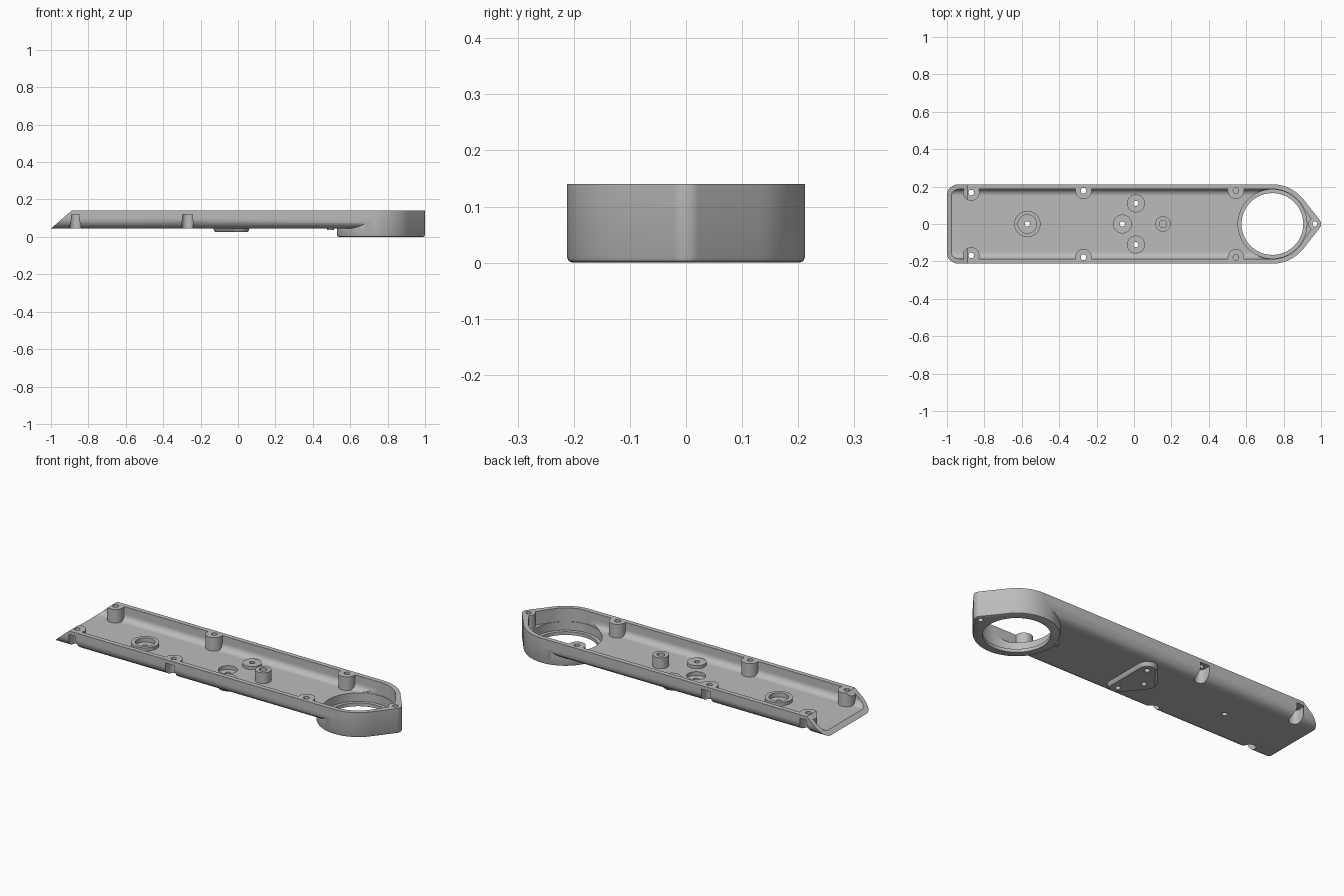
import bpy, bmesh, math

cube = bpy.data.objects.get("Cube")
if cube:
    bpy.data.objects.remove(cube, do_unlink=True)

grey = bpy.data.materials.new("light_grey")
grey.use_nodes = True
grey.diffuse_color = (0.5, 0.5, 0.5, 1)
grey.node_tree.nodes["Principled BSDF"].inputs["Base Color"].default_value = (0.5, 0.5, 0.5, 1)

HALF, TOP, HEAD_X = 0.212, 0.14, 0.74
TIP_X = 0.965


def hull(name, points):
    """Convex solid around a set of points."""
    bm = bmesh.new()
    for p in points:
        bm.verts.new(p)
    res = bmesh.ops.convex_hull(bm, input=bm.verts)
    loose = {e for e in res["geom_interior"] + res["geom_unused"] if isinstance(e, bmesh.types.BMVert)}
    bmesh.ops.delete(bm, geom=list(loose), context="VERTS")
    bmesh.ops.dissolve_limit(bm, angle_limit=0.002, verts=bm.verts, edges=bm.edges)
    bmesh.ops.recalc_face_normals(bm, faces=bm.faces)
    mesh = bpy.data.meshes.new(name)
    bm.to_mesh(mesh)
    bm.free()
    obj = bpy.data.objects.new(name, mesh)
    bpy.context.collection.objects.link(obj)
    mesh.materials.append(grey)
    return obj


def disc(x, y, z, r, n=64):
    return [(x + r * math.cos(2 * math.pi * i / n), y + r * math.sin(2 * math.pi * i / n), z)
            for i in range(n)]


def cylinder(name, x, y, r, z0, z1, n=48):
    return hull(name, disc(x, y, z0, r, n) + disc(x, y, z1, r, n))


def trough(name, x0, x1, half, z0, z1, r):
    """Long bar with rounded lower edges."""
    pts = []
    for x in (x0, x1):
        for s in (-1, 1):
            pts.append((x, s * half, z1))
            for i in range(13):
                a = math.pi / 2 * i / 12
                pts.append((x, s * (half - r + r * math.sin(a)), z0 + r - r * math.cos(a)))
    return hull(name, pts)


def combine(target, tool, operation):
    mod = target.modifiers.new("cut", "BOOLEAN")
    mod.operation, mod.object, mod.solver = operation, tool, "EXACT"
    deps = bpy.context.evaluated_depsgraph_get()
    mesh = bpy.data.meshes.new_from_object(target.evaluated_get(deps))
    target.modifiers.clear()
    target.data = mesh
    bpy.data.objects.remove(tool, do_unlink=True)


# Outer casing: long body, pointed round head, triangular plate and stop pin
casing = trough("arm_casing", -1.0, HEAD_X, HALF, 0.045, TOP, 0.055)
head = []
for z, inset in ((0, 0.01), (0.003, 0.003), (0.01, 0), (TOP, 0)):
    head += disc(HEAD_X, 0, z, HALF - inset, 96) + disc(TIP_X, 0, z, 0.035 - inset)
combine(casing, hull("head", head), "UNION")

plate_corners = [(0.01, 0.11), (0.01, -0.11), (-0.08, 0)]
plate = []
for x, y in plate_corners:
    plate += disc(x, y, 0.025, 0.04) + disc(x, y, 0.032, 0.047) + disc(x, y, 0.055, 0.055)
combine(casing, hull("plate", plate), "UNION")
combine(casing, cylinder("pin", 0.495, 0, 0.018, 0.036, 0.055), "UNION")

# Hollow: tray, pointed head pocket and deep round seat
hollow = trough("hollow", -1.2, HEAD_X + 0.01, 0.186, 0.065, 0.3, 0.035)
pocket = []
for z in (0.0655, 0.29):
    pocket += disc(HEAD_X, 0, z, 0.187, 96) + disc(0.95, 0, z, 0.012)
combine(hollow, hull("pocket", pocket), "UNION")
combine(hollow, cylinder("seat", HEAD_X, 0, 0.184, 0.018, 0.28, 96), "UNION")

# Bosses and posts are left standing by removing them from the hollow
bosses = [(x, s * y) for x, y in ((-0.87, 0.168), (-0.27, 0.178), (0.545, 0.178)) for s in (-1, 1)]
for x, y in bosses:
    combine(hollow, cylinder("boss", x, y, 0.044, 0.03, 0.4), "DIFFERENCE")
combine(hollow, cylinder("tip_boss", TIP_X, 0, 0.034, 0.01, 0.4), "DIFFERENCE")
for x, y, r, z in ((0.01, 0.11, 0.048, 0.082), (0.01, -0.11, 0.048, 0.082),
                   (0.155, 0, 0.041, 0.125), (-0.57, 0, 0.07, 0.083)):
    combine(hollow, cylinder("post", x, y, r, 0.03, z), "DIFFERENCE")
combine(casing, hollow, "DIFFERENCE")

# Large opening, recesses and screw holes
combine(casing, cylinder("opening", HEAD_X, 0, 0.165, -0.1, 0.3, 96), "DIFFERENCE")
for x, y, r, z in ((-0.57, 0, 0.05, 0.06), (-0.062, 0, 0.048, 0.045), (0.155, 0, 0.02, 0.09)):
    combine(casing, cylinder("recess", x, y, r, z, 0.3), "DIFFERENCE")
for x, y in ((-0.57, 0), (-0.062, 0), (0.01, 0.11), (0.01, -0.11), (TIP_X + 0.002, 0)):
    combine(casing, cylinder("hole", x, y, 0.014, -0.1, 0.3, 24), "DIFFERENCE")
for x, y in bosses:
    depth = 0.07 if x > 0 else 0
    combine(casing, cylinder("screw_hole", x, y, 0.015, depth, 0.3, 24), "DIFFERENCE")
    if x < 0:  # screw head notch open to the outside
        side = math.copysign(0.022, y)
        notch = [p for dy in (0, side) for z in (-0.1, 0.12) for p in disc(x, y + dy, z, 0.03, 48)]
        combine(casing, hull("notch", notch), "DIFFERENCE")

# Sloped open end
slope = [(x, y, z) for y in (-0.5, 0.5)
         for x, z in ((-1.116, -0.055), (-0.774, 0.24), (-1.3, 0.24), (-1.3, -0.055))]
combine(casing, hull("slope", slope), "DIFFERENCE")

bpy.ops.object.select_all(action="DESELECT")
casing.select_set(True)
bpy.context.view_layer.objects.active = casing
bpy.ops.object.shade_smooth_by_angle(angle=math.radians(30))
